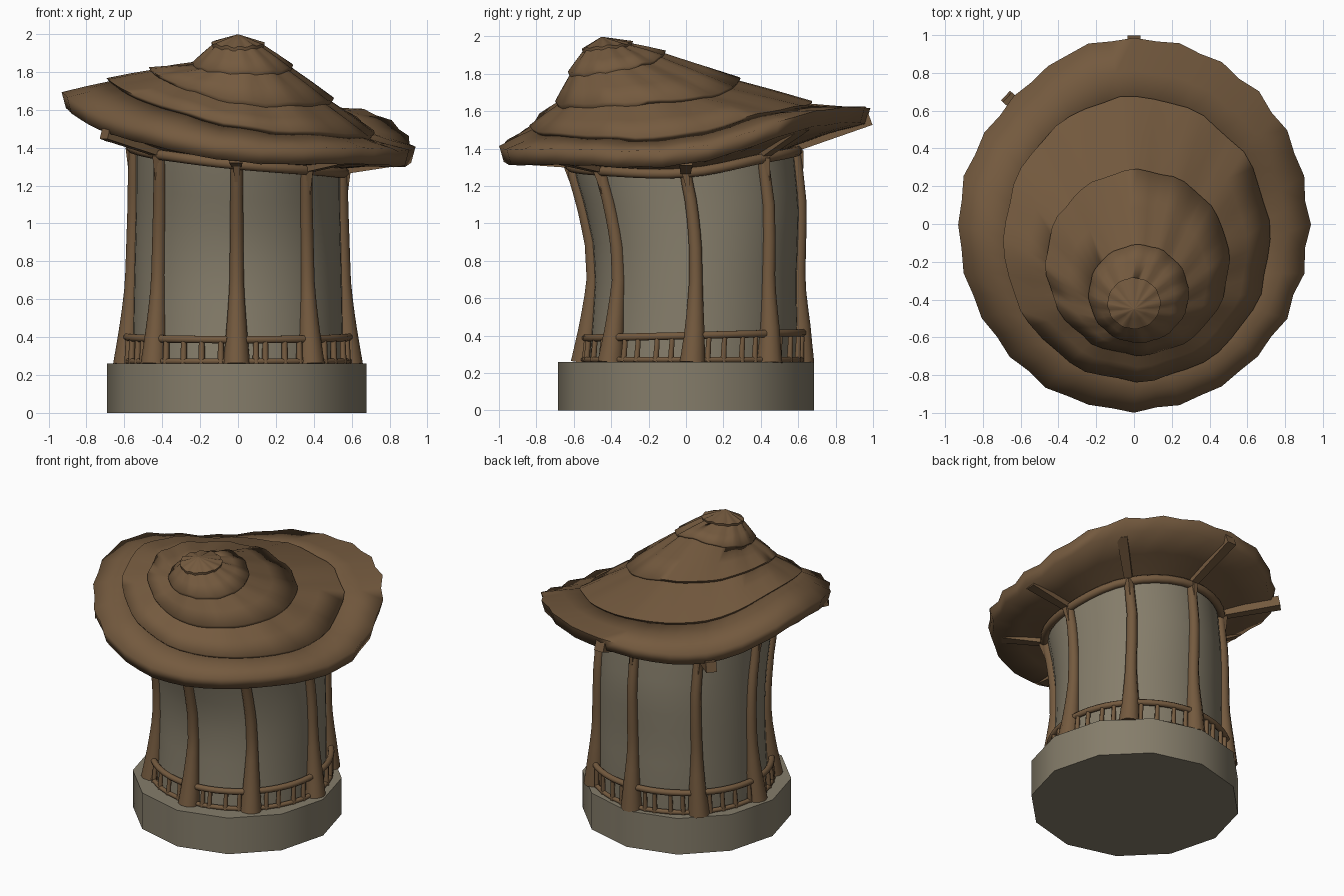
import bpy, math, random
from mathutils import Vector

if "Cube" in bpy.data.objects:
    bpy.data.objects.remove(bpy.data.objects["Cube"])
random.seed(4)
TAU = 2 * math.pi


def material(name, rgb):
    m = bpy.data.materials.new(name)
    m.diffuse_color = (*rgb, 1)
    m.use_nodes = True
    m.node_tree.nodes["Principled BSDF"].inputs["Base Color"].default_value = m.diffuse_color
    return m


WOOD = material("brown_wood", (0.175, 0.102, 0.049))
STONE = material("grey_plaster", (0.235, 0.205, 0.145))


def loft(name, rings, mat, caps=True, loop=False, angle=40):
    """Skin a list of equal-length vertex rings."""
    n = len(rings[0])
    verts = [tuple(p) for r in rings for p in r]
    faces = []
    count = len(rings)
    for i in range(count if loop else count - 1):
        a, b = i * n, ((i + 1) % count) * n
        for j in range(n):
            k = (j + 1) % n
            faces.append((a + j, a + k, b + k, b + j))
    if caps and not loop:
        faces.append(tuple(reversed(range(n))))
        faces.append(tuple(range((count - 1) * n, count * n)))
    me = bpy.data.meshes.new(name)
    me.from_pydata(verts, [], faces)
    me.materials.append(mat)
    ob = bpy.data.objects.new(name, me)
    bpy.context.collection.objects.link(ob)
    bpy.ops.object.select_all(action='DESELECT')
    ob.select_set(True)
    bpy.context.view_layer.objects.active = ob
    bpy.ops.object.mode_set(mode='EDIT')
    bpy.ops.mesh.select_all(action='SELECT')
    bpy.ops.mesh.normals_make_consistent(inside=False)
    bpy.ops.object.mode_set(mode='OBJECT')
    bpy.ops.object.shade_smooth_by_angle(angle=math.radians(angle))
    return ob


def tube(name, pts, radii, mat=WOOD, sides=8, loop=False):
    """Round bar along a path with a radius at each point."""
    pts = [Vector(p) for p in pts]
    n, rings = len(pts), []
    for i, p in enumerate(pts):
        if loop:
            t = pts[(i + 1) % n] - pts[i - 1]
        else:
            t = pts[min(i + 1, n - 1)] - pts[max(i - 1, 0)]
        t.normalize()
        ref = Vector((1, 0, 0)) if abs(t.z) > 0.8 else Vector((0, 0, 1))
        u = t.cross(ref).normalized()
        v = t.cross(u)
        rings.append([p + radii[i] * (math.cos(TAU * (k + .5) / sides) * u + math.sin(TAU * (k + .5) / sides) * v)
                      for k in range(sides)])
    return loft(name, rings, mat, loop=loop, angle=65)


def spline(vals, t):
    """Periodic Catmull-Rom value, t in turns."""
    n = len(vals)
    x = (t % 1) * n
    i, f = int(x) % n, x - int(x)
    a, b, c, d = (vals[(i + k) % n] for k in (-1, 0, 1, 2))
    return b + .5 * f * (c - a + f * (2 * a - 5 * b + 4 * c - d + f * (3 * (b - c) + d - a)))


def profile(table, z):
    """Blended lookup down a height table."""
    for (z0, *a), (z1, *b) in zip(table, table[1:]):
        if z <= z1:
            f = max(0, (z - z0) / (z1 - z0))
            return [p + (q - p) * f for p, q in zip(a, b)]
    return list(table[-1][1:])


# leaning body: height, y of centre, half-width x, half-width y
BODY = [(.26, .035, .56, .555), (.45, .047, .555, .55), (.7, .053, .55, .54), (.9, .05, .545, .55),
        (1.1, .03, .54, .575), (1.25, .0, .54, .59), (1.45, -.03, .54, .6)]
BEAM_Z = [1.27, 1.35, 1.39, 1.38, 1.40, 1.36, 1.31, 1.28]


def on_body(t, z, out=0.0):
    cy, rx, ry = profile(BODY, z)
    return Vector(((rx + out) * math.cos(TAU * t), cy + (ry + out) * math.sin(TAU * t), z))


# plinth
loft("stone_base", [[(.685 * math.cos(TAU * k / 12) - .006, .685 * math.sin(TAU * k / 12), z)
                     for k in range(12)] for z in (0, .26)], STONE)

# plaster wall, top follows the wavy beam
rings = []
for i in range(11):
    rings.append([on_body(k / 40, .25 + (spline(BEAM_Z, k / 40) + .03 - .25) * i / 10) for k in range(40)])
loft("wall", rings, STONE)

# beam around the wall top
tube("top_beam", [on_body(k / 40, spline(BEAM_Z, k / 40), .02) for k in range(40)], [.028] * 40, loop=True)

# posts, rafters and railings, eight of each
POST_T = [0, .125, .25, .375, .5, .614, .748, .864]
END_Z = [1.345, 1.53, 1.56, 1.47, 1.62, 1.48, 1.355, 1.35]
END_R = [.88, .88, .985, .955, .87, .93, .94, .87]
for i in range(8):
    t = POST_T[i]
    nxt = POST_T[i + 1] if i < 7 else 1
    top = BEAM_Z[i] + .03
    pts, rad = [], []
    for j in range(13):
        z = .255 + (top - .255) * j / 12
        flare = max(0, 1 - (z - .25) / .45) ** 1.3
        pts.append(on_body(t, z, .008 + .02 * flare))
        rad.append(.042 + .03 * flare - .01 * j / 12)
    tube(f"post_{i + 1}", pts, rad, sides=10)
    a = on_body(t, BEAM_Z[i], -.02)
    a.z += .01
    b = Vector((END_R[i] * math.cos(TAU * t), END_R[i] * math.sin(TAU * t), END_Z[i]))
    tube(f"rafter_{i + 1}", [a, b], [.036, .05], sides=4)
    # small wedge at the post head
    tube(f"post_wedge_{i + 1}", [on_body(t, top - .16, .03), on_body(t, top - .03, .035)], [.01, .026], sides=4)
    arc = [t + (nxt - t) * (.1 + .8 * k / 6) for k in range(7)]
    for label, h, r in (("upper", .4, .021), ("lower", .272, .016)):
        path = []
        for s in arc:
            p = on_body(s, h, .03)
            p.z += .025 * p.y if label == "upper" else 0
            path.append(p)
        tube(f"{label}_rail_{i + 1}", path, [r] * 7)
    for k in range(4):
        s = t + (nxt - t) * (.2 + .2 * k) + random.uniform(-.006, .006)
        tube(f"baluster_{i + 1}_{k + 1}", [on_body(s, .26, .03), on_body(s, .395, .03)], [.018, .015], sides=6)

# thatch layers: centre x, centre y, radius x, radius y, edge thickness, edge heights by eighth turns
LAYERS = [
    (0, -.003, .925, .985, .085, [1.40, 1.60, 1.615, 1.56, 1.69, 1.545, 1.41, 1.40]),
    (.015, -.08, .705, .75, .025, [1.475, 1.60, 1.645, 1.67, 1.765, 1.655, 1.52, 1.48]),
    (.02, -.205, .485, .49, .022, [1.66, 1.69, 1.77, 1.80, 1.82, 1.74, 1.65, 1.64]),
    (.025, -.37, .265, .26, .02, [1.835, 1.87, 1.92, 1.88, 1.85, 1.82, 1.81, 1.81]),
    (0, -.42, .14, .135, .018, [1.95, 1.96, 1.97, 1.965, 1.955, 1.94, 1.93, 1.94])]
N = 48
jitter = [[random.uniform(.002, .014) * (-1) ** (k // 2 if i else k) for k in range(N)]
          for i in range(len(LAYERS))]


def edge(i, scale, dz):
    cx, cy, rx, ry, th, hs = LAYERS[i]
    ring = []
    for k in range(N):
        s = scale + jitter[i][k]
        if i == 0:
            s -= .03 * math.exp(-((k / N - .375) / .06) ** 2)
        ring.append(Vector((cx + rx * s * math.cos(TAU * k / N), cy + ry * s * math.sin(TAU * k / N),
                            spline(hs, k / N) + dz + jitter[i][k] * .4)))
    return ring


def mix(a, b, f, lift=0):
    return [p.lerp(q, f) + Vector((0, 0, lift)) for p, q in zip(a, b)]


NAMES = ["eaves_thatch", "lower_thatch", "middle_thatch", "upper_thatch", "cap_thatch"]
for i, name in enumerate(NAMES):
    th = LAYERS[i][4]
    rim, under = edge(i, 1, 0), edge(i, .975, -th)
    if i == 4:
        apex = [Vector((.002 * math.cos(TAU * k / N), -.45 + .002 * math.sin(TAU * k / N), 1.998)) for k in range(N)]
        loft(name, [under, rim, mix(rim, apex, .5), apex], WOOD, angle=60)
        continue
    inner = edge(i + 1, .95, -.012)
    shell = [under, rim, mix(rim, inner, .5, .002), inner]
    if i == 0:
        # underside slopes down to the beam
        soffit = [on_body(k / N, spline(BEAM_Z, k / N) + .02, -.01) for k in range(N)]
        shell += [soffit, mix(soffit, under, .5, .01)]
    else:
        shell += [[p - Vector((0, 0, th)) for p in inner]]
    loft(name, shell, WOOD, loop=True, angle=100)
